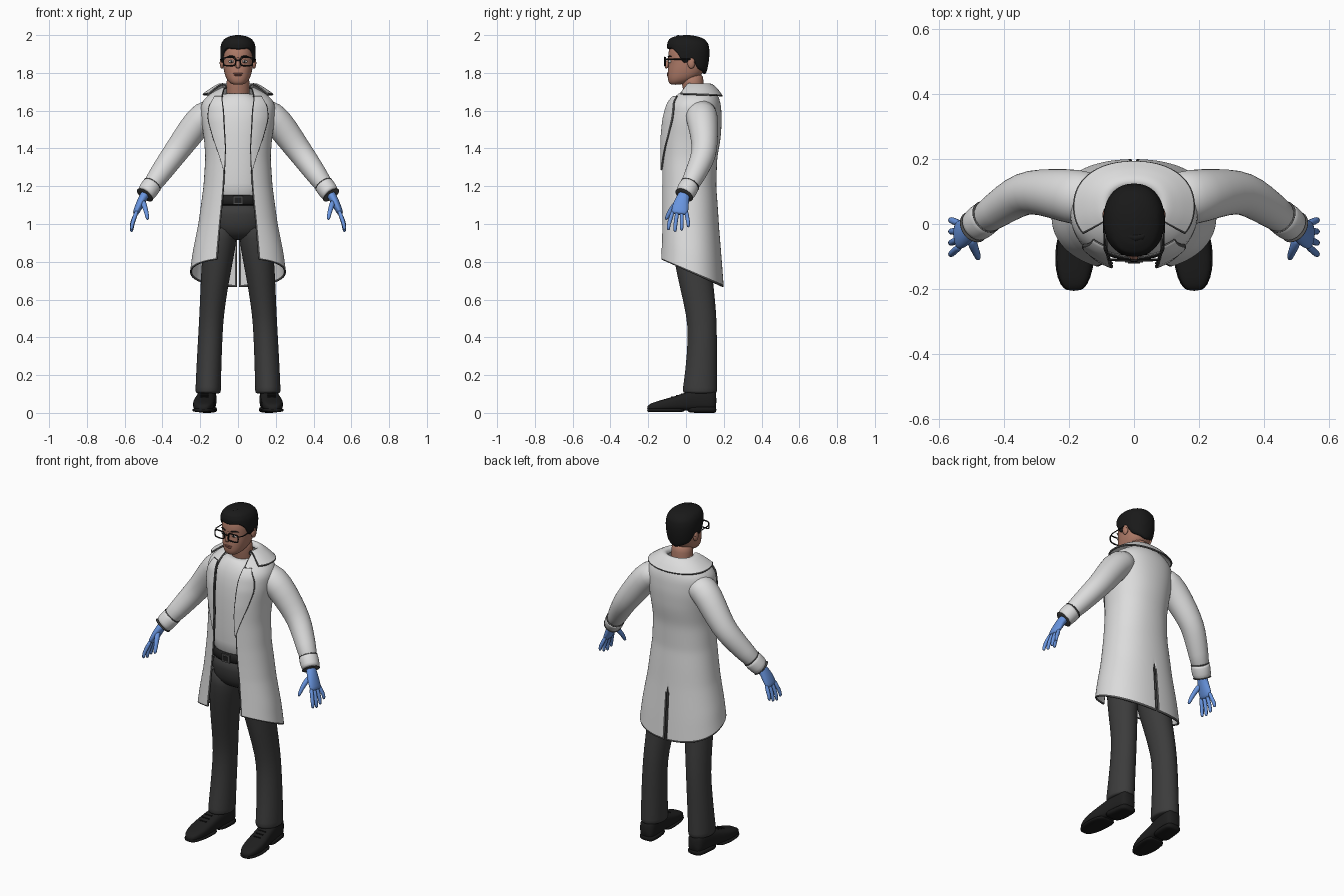
import bpy, bmesh, math
from mathutils import Vector, Matrix

if "Cube" in bpy.data.objects:
    bpy.data.objects.remove(bpy.data.objects["Cube"], do_unlink=True)


def material(name, *rgb):
    m = bpy.data.materials.new(name)
    m.use_nodes = True
    m.diffuse_color = (*rgb, 1)
    bsdf = m.node_tree.nodes["Principled BSDF"]
    bsdf.inputs["Base Color"].default_value = (*rgb, 1)
    bsdf.inputs["Roughness"].default_value = 0.8
    return m


WHITE = material("white cloth", .72, .72, .72)
TRIM = material("dark seam", .08, .08, .08)
TROUSER = material("charcoal cloth", .045, .045, .045)
BLACK = material("black leather", .014, .014, .014)
HAIR = material("black hair", .01, .01, .01)
SKIN = material("skin", .43, .2, .14)
LIP = material("lip", .32, .12, .09)
GLOVE = material("blue glove", .14, .3, .74)
EYE = material("eye white", .65, .62, .6)


def finish(name, bm, mats, mirror=False, smooth=1, thick=0, flat=False):
    if not thick:
        bmesh.ops.recalc_face_normals(bm, faces=bm.faces)
    me = bpy.data.meshes.new(name)
    bm.to_mesh(me)
    bm.free()
    for m in mats:
        me.materials.append(m)
    ob = bpy.data.objects.new(name, me)
    bpy.context.collection.objects.link(ob)
    if not flat:
        me.shade_smooth()
    if mirror:
        ob.modifiers.new("Mirror", 'MIRROR')
    if thick:
        s = ob.modifiers.new("Solidify", 'SOLIDIFY')
        s.thickness, s.offset, s.material_offset_rim = thick, 0, 1
    if smooth:
        s = ob.modifiers.new("Subdivision", 'SUBSURF')
        s.levels = s.render_levels = smooth
    return ob


def lerp(table, t):
    """Row values of an ascending table at t."""
    if t <= table[0][0]:
        return table[0][1:]
    for a, b in zip(table, table[1:]):
        if t <= b[0]:
            f = (t - a[0]) / (b[0] - a[0])
            return [p + (q - p) * f for p, q in zip(a[1:], b[1:])]
    return table[-1][1:]


def sect(a, rx, front, back, k=.9):
    """Point of a body cross-section; angle 0 is the front."""
    s, c = math.sin(a), math.cos(a)
    s, c = (math.copysign(abs(w) ** k, w) for w in (s, c))
    return rx * s, (front + back) / 2 - (back - front) / 2 * c


def circle(n):
    return [2 * math.pi * i / n for i in range(n)]


def loft(name, rings, mat, **kw):
    bm = bmesh.new()
    vs = [[bm.verts.new(p) for p in r] for r in rings]
    n = len(vs[0])
    for a, b in zip(vs, vs[1:]):
        for i in range(n):
            bm.faces.new((a[i], a[(i + 1) % n], b[(i + 1) % n], b[i]))
    bm.faces.new(vs[0])
    bm.faces.new(vs[-1][::-1])
    return finish(name, bm, [mat], **kw)


def stack(name, rows, mat, n=28, **kw):
    """Horizontal sections: z, half width, front y, back y."""
    return loft(name, [[(*sect(a, *r[1:]), r[0]) for a in circle(n)] for r in rows], mat, **kw)


def tube(name, pts, mat, n=16, mirror=True):
    """Limb along a path: x, y, z, radius along y, radius across."""
    c = [Vector(p[:3]) for p in pts]
    rings = []
    for i, p in enumerate(pts):
        t = (c[min(i + 1, len(c) - 1)] - c[max(i - 1, 0)]).normalized()
        u = Vector((0, 1, 0))
        u = (u - t * u.dot(t)).normalized()
        w = t.cross(u)
        rings.append([c[i] + u * p[3] * math.cos(a) + w * p[4] * math.sin(a) for a in circle(n)])
    return loft(name, rings, mat, mirror=mirror)


def sheet(name, f, us, vs, seam, thick=.01):
    """Mirrored cloth panel f(u, v); seam(i, j) picks the trimmed faces."""
    bm = bmesh.new()
    g = [[bm.verts.new(f(u, v)) for u in us] for v in vs]
    for j in range(len(vs) - 1):
        for i in range(len(us) - 1):
            fc = bm.faces.new((g[j][i], g[j][i + 1], g[j + 1][i + 1], g[j + 1][i]))
            fc.material_index = int(seam(i, j))
    return finish(name, bm, [WHITE, TRIM], mirror=True, thick=thick)


def blob(name, loc, size, mat, mirror=False):
    bm = bmesh.new()
    bmesh.ops.create_uvsphere(bm, u_segments=16, v_segments=10, radius=1)
    bm.transform(Matrix.LocRotScale(Vector(loc), None, Vector(size)))
    return finish(name, bm, [mat], mirror=mirror, smooth=0)


def box(name, loc, size, mat, mirror=False):
    bm = bmesh.new()
    bmesh.ops.create_cube(bm, size=1)
    bm.transform(Matrix.LocRotScale(Vector(loc), None, Vector(size)))
    return finish(name, bm, [mat], mirror=mirror, smooth=0, flat=True)


def steps(n, first=0, last=0):
    """Even steps from 0 to 1 with optional narrow end strips."""
    s = [i / n for i in range(n + 1)]
    return s[:1] + ([first] if first else []) + s[1:-1] + ([1 - last] if last else []) + s[-1:]


# Coat body: z, half width, front y, back y
COAT = [(.74, .25, -.14, .195), (.85, .235, -.135, .185), (1, .205, -.132, .17),
        (1.2, .178, -.13, .155), (1.35, .168, -.13, .16), (1.45, .175, -.13, .178),
        (1.55, .19, -.12, .185), (1.63, .193, -.1, .18), (1.67, .172, -.075, .17),
        (1.7, .125, -.04, .155), (1.725, .075, 0, .125)]
EDGE = [(.74, .107), (1, .09), (1.2, .073), (1.4, .064), (1.6, .074), (1.67, .085), (1.725, .07)]


def front_angle(x, rx):
    return math.asin(min(x / rx, .96) ** (1 / .9))


def coat(u, v):
    z = 1.725 - .985 * v
    body = lerp(COAT, z)
    a = front_angle(lerp(EDGE, z)[0], body[0])
    x, y = sect(a + (math.pi - a) * u, *body)
    if u == 1:
        x = .005 if z < .98 else 0
    drop = max(0, min(1, (1.1 - z) / .36))
    return x, y, z - .45 * (y - .03) * drop


sheet("coat_body", coat, steps(22, .014, .014), steps(30, 0, .007),
      lambda i, j: i == 0 or j == 30 or (i == 23 and j > 22))

# Lapels lying on the coat front
LAPEL = [(1.28, .075), (1.36, .1), (1.46, .135), (1.55, .16), (1.62, .158), (1.64, .14), (1.675, .125)]


def lapel(u, v):
    z = 1.675 - .395 * v
    body = lerp(COAT, z)
    x0 = lerp(EDGE, z)[0]
    x, y = sect(front_angle(x0 + (lerp(LAPEL, z)[0] - x0) * u, body[0]), *body)
    return x, y - .01, z + .003


sheet("lapels", lapel, steps(6, .06, .08), steps(16), lambda i, j: i in (0, 7))

# Collar folded over the shoulders
FOLD = [(0, .072, -.005, .11, 1.715), (.15, .08, -.01, .122, 1.742), (.3, .1, -.02, .138, 1.738),
        (.65, .145, -.055, .168, 1.708), (1, .187, -.085, .192, 1.675)]


def collar(u, v):
    *body, z = lerp(FOLD, v)
    x, y = sect(.95 + (math.pi - .95) * u, *body)
    return 0 if u == 1 else x, y, z + .012 * v * (1 - u)


sheet("collar", collar, steps(14, .02), steps(8, 0, .05), lambda i, j: j == 8 or i == 0)

# Sleeves and cuffs
tube("sleeves", [(.1, .075, 1.6, .08, .07), (.18, .082, 1.58, .088, .083), (.25, .095, 1.49, .076, .077),
                 (.318, .1, 1.395, .068, .068), (.36, .085, 1.34, .065, .064), (.42, .045, 1.255, .056, .056),
                 (.478, .003, 1.175, .048, .047)], WHITE, 20)
tube("cuffs", [(.452, .022, 1.21, .045, .045), (.453, .021, 1.209, .054, .053), (.47, .008, 1.185, .055, .053),
               (.491, -.008, 1.156, .052, .05), (.492, -.009, 1.155, .04, .04)], WHITE, 20)
for name, k in (("cuff_top_seams", 0), ("cuff_end_seams", 1)):
    a = Vector((.451, .023, 1.212)).lerp(Vector((.491, -.008, 1.156)), k)
    d = Vector((.004, -.003, -.0055))
    tube(name, [(*(a + d * s), .054 - .002 * k, .053 - .002 * k) for s in (0, .5, 1)], TRIM, 20)

# Gloved hands
tube("palms", [(.475, .003, 1.18, .03, .026), (.5, -.015, 1.145, .032, .024), (.52, -.027, 1.105, .044, .022),
               (.538, -.034, 1.065, .046, .018), (.545, -.036, 1.05, .04, .014)], GLOVE)
for i, reach in enumerate((.955, .945, .952, .97)):
    y = -.068 + .023 * i
    tip = y - .025 + .012 * i
    tube(f"finger_{i + 1}", [(.533, y, 1.075, .011, .012), (.55, (y + tip) / 2, 1.03, .012, .012),
                             (.562, tip, reach + .04, .011, .011), (.564, tip, reach + .01, .009, .009)], GLOVE, 8)
tube("thumbs", [(.505, -.035, 1.125, .018, .018), (.493, -.07, 1.09, .016, .015),
                (.482, -.095, 1.05, .012, .012), (.478, -.108, 1.02, .009, .009)], GLOVE, 8)

# Shirt, belt and trousers
stack("shirt", [(1.1, .14, -.1, .12), (1.2, .15, -.106, .125), (1.4, .145, -.108, .135), (1.55, .16, -.1, .15),
                (1.63, .155, -.08, .15), (1.67, .11, -.056, .13), (1.692, .073, -.035, .105),
                (1.69, .06, -.02, .1)], WHITE, smooth=1)
stack("belt", [(1.098, .145, -.1, .12), (1.1, .15, -.114, .13), (1.152, .15, -.114, .13),
               (1.154, .145, -.1, .12)], BLACK)
box("belt_buckle", (0, -.115, 1.126), (.055, .008, .045), TRIM)
box("buckle_centre", (0, -.118, 1.126), (.036, .006, .028), BLACK)
stack("hips", [(1.12, .145, -.104, .13), (1.05, .155, -.106, .135), (.98, .155, -.095, .14),
               (.935, .12, -.065, .12), (.915, .06, -.02, .08)], TROUSER)
tube("trouser_legs", [(.085, .02, 1.02, .1, .07), (.09, .025, .94, .11, .088), (.108, .035, .82, .1, .084),
                      (.125, .055, .68, .09, .074), (.14, .083, .52, .08, .065), (.147, .088, .4, .077, .065),
                      (.155, .08, .22, .084, .067), (.158, .073, .12, .092, .068), (.158, .073, .105, .092, .068),
                      (.158, .073, .102, .06, .05)], TROUSER, 20)

# Shoes: y, centre x, half width, height
SHOE = [(-.206, .185, .018, .035), (-.19, .185, .038, .05), (-.14, .184, .056, .066), (-.07, .181, .058, .085),
        (0, .173, .052, .11), (.08, .164, .05, .13), (.14, .16, .048, .13), (.162, .16, .035, .12)]


def shoe(name, low, high, grow, rows, mat):
    rings = []
    for y, cx, w, h in rows:
        top = min(h, high)
        rings.append([(cx + x, y, low + (top - low) * (.5 + .5 * q)) for x, q in
                      (sect(a, w + grow, -1, 1, .65) for a in circle(18))])
    loft(name, rings, mat, mirror=True)


shoe("shoe_uppers", .012, 1, 0, SHOE, BLACK)
shoe("shoe_soles", .004, .026, .004, SHOE[:5], HAIR)
shoe("shoe_heels", 0, .035, .003, SHOE[4:], HAIR)
for i in range(3):
    box(f"shoe_lace_{i + 1}", (.179, -.075 + .026 * i, .084 + .008 * i), (.045, .007, .007), HAIR, True)

# Neck and head
tube("neck", [(0, .045, 1.65, .055, .06), (0, .042, 1.7, .055, .063), (0, .035, 1.75, .06, .062),
              (0, .03, 1.8, .06, .06)], SKIN, mirror=False)
stack("head", [(1.737, .025, -.08, -.035), (1.745, .042, -.09, .005), (1.765, .06, -.097, .05),
               (1.79, .07, -.098, .085), (1.82, .077, -.097, .1), (1.85, .08, -.092, .106), (1.875, .081, -.095, .108),
               (1.91, .082, -.094, .108), (1.945, .076, -.085, .1), (1.97, .058, -.06, .08),
               (1.985, .025, -.02, .04)], SKIN)
tube("nose", [(0, -.085, 1.885, .01, .008), (0, -.096, 1.86, .01, .009), (0, -.106, 1.836, .011, .013),
              (0, -.1, 1.824, .01, .014)], SKIN, 10, False)
blob("ears", (.085, .028, 1.852), (.012, .02, .03), SKIN, True)
blob("upper_lip", (0, -.095, 1.796), (.026, .007, .0045), LIP)
blob("lower_lip", (0, -.095, 1.788), (.021, .007, .005), LIP)
blob("eyes", (.035, -.085, 1.86), (.015, .0085, .008), EYE, True)
blob("irises", (.035, -.0925, 1.86), (.006, .003, .0065), HAIR, True)
tube("eyebrows", [(.015, -.095, 1.884, .004, .004), (.036, -.091, 1.89, .004, .005),
                  (.06, -.075, 1.885, .003, .003)], HAIR, 8)

# Hair cap with a shaped hairline, and swept locks
HAIRLINE = [(0, 1.925), (.7, 1.932), (1.1, 1.9), (1.35, 1.845), (1.5, 1.85), (1.75, 1.88), (2.1, 1.82), (3.15, 1.79)]
CAP = [(1.79, .074, -.09, .106), (1.84, .088, -.1, .118), (1.88, .093, -.1, .124), (1.92, .095, -.1, .125),
       (1.955, .09, -.1, .119), (1.98, .074, -.09, .098), (1.994, .046, -.06, .065), (2, .012, -.01, .02)]


def hair_ring(v, scale=1):
    ring = []
    for a in circle(40):
        low = lerp(HAIRLINE, min(a, 2 * math.pi - a))[0]
        z = low + (2 - low) * (1 - (1 - v) ** 1.7)
        x, y = sect(a, *lerp(CAP, z))
        ring.append((x * scale, .012 + (y - .012) * scale, z))
    return ring


loft("hair", [hair_ring(0, .82)] + [hair_ring(v / 12) for v in range(13)], HAIR)
for i in range(3):
    y, z = -.088 + .022 * i, 1.947 + .018 * i
    tube(f"hair_lock_{i + 1}", [(.065 - .01 * i, y + .03, z - .01, .008, .01), (.03, y, z + .004, .016, .016),
                                (-.02, y, z + .002, .016, .016), (-.066 + .01 * i, y + .035, z - .012, .006, .006)],
         HAIR, 10, False)


# Glasses
def wire(name, pts, cyclic, radius=.0038):
    cu = bpy.data.curves.new(name, 'CURVE')
    cu.dimensions, cu.bevel_depth, cu.bevel_resolution = '3D', radius, 2
    sp = cu.splines.new('POLY')
    sp.points.add(len(pts) - 1)
    for p, co in zip(sp.points, pts):
        p.co = (*co, 1)
    sp.use_cyclic_u = cyclic
    cu.materials.append(HAIR)
    ob = bpy.data.objects.new(name, cu)
    bpy.context.collection.objects.link(ob)
    ob.modifiers.new("Mirror", 'MIRROR')


rim = [sect(a, .032, -.022, .022, .5) for a in circle(24)]
wire("glasses_rims", [(.045 + x, -.112 + .1 * max(0, x), 1.86 + q) for x, q in rim], True)
wire("glasses_bridge", [(0, -.113, 1.868), (.015, -.112, 1.866)], False)
wire("glasses_temples", [(.076, -.108, 1.872), (.09, -.08, 1.872), (.093, .02, 1.872), (.09, .045, 1.855)], False, .003)
